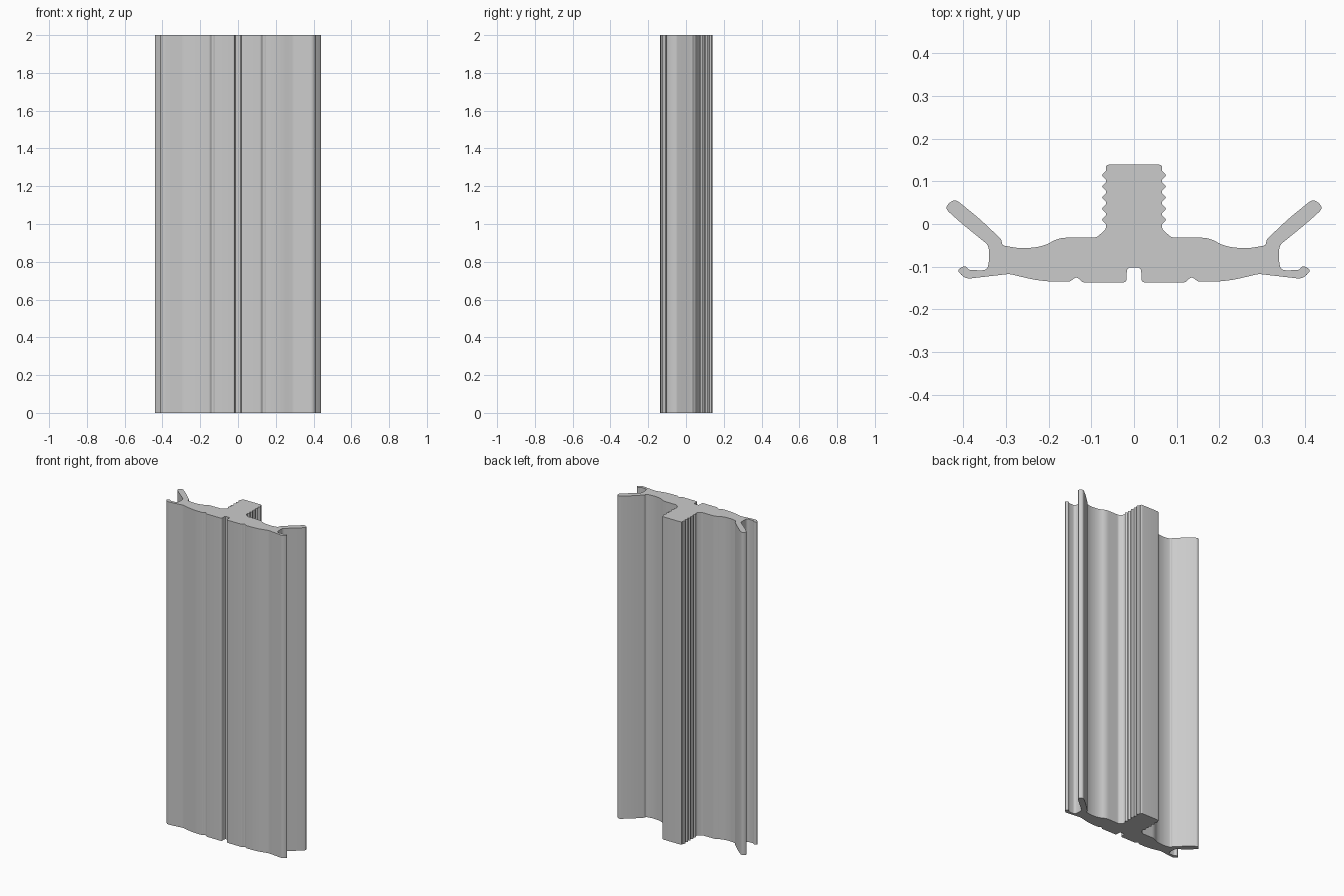
import bpy
import bmesh
from mathutils import Vector

HEIGHT = 2.0

cube = bpy.data.objects.get("Cube")
if cube:
    bpy.data.objects.remove(cube, do_unlink=True)

grey = bpy.data.materials.new("plain grey")
grey.use_nodes = True
colour = (0.6, 0.6, 0.6, 1)
grey.diffuse_color = colour
grey.node_tree.nodes["Principled BSDF"].inputs["Base Color"].default_value = colour


def rounded(corners, steps=4):
    """Replace each (x, y, radius) corner by a short curve between its edges."""
    outline = [Vector(corners[0][:2])]
    for before, here, after in zip(corners, corners[1:], corners[2:]):
        a, p, b = (Vector(c[:2]) for c in (before, here, after))
        reach = here[2]
        if not reach:
            outline.append(p)
            continue
        start = p + (a - p).normalized() * min(reach, (a - p).length * 0.49)
        end = p + (b - p).normalized() * min(reach, (b - p).length * 0.49)
        for i in range(steps + 1):
            t = i / steps
            outline.append(start * (1 - t) ** 2 + p * 2 * t * (1 - t) + end * t * t)
    outline.append(Vector(corners[-1][:2]))
    return outline


# Stem with a row of gripping teeth
stem = [(0, 0.14, 0), (0.066, 0.14, 0.014)]
for i in range(5):
    y = 0.114 - i * 0.026
    stem += [(0.066, y + 0.01, 0), (0.076, y, 0.004), (0.066, y - 0.01, 0)]

# Back of the flange, dipping towards the sealing lip
back = [(0.066, -0.012, 0.005), (0.088, -0.032, 0.008), (0.177, -0.032, 0.02),
        (0.212, -0.053, 0.03), (0.265, -0.058, 0.03), (0.309, -0.05, 0.006)]

# Long slanting lip with a round tip
lip = [(0.311, -0.036, 0.006), (0.364, 0.014, 0.02), (0.421, 0.06, 0.014),
       (0.445, 0.038, 0.014), (0.405, 0.002, 0.02), (0.341, -0.05, 0.01)]

# Short hooked lip at the front edge
hook = [(0.339, -0.076, 0.01), (0.343, -0.109, 0.014), (0.387, -0.108, 0.006),
        (0.396, -0.097, 0.008), (0.415, -0.108, 0.008), (0.396, -0.129, 0.014),
        (0.292, -0.117, 0.008)]

# Front face with a shallow groove and half of the central slot
front = [(0.234, -0.131, 0.02), (0.195, -0.135, 0.01), (0.15, -0.135, 0.004),
         (0.135, -0.123, 0.008), (0.12, -0.137, 0.004), (0.017, -0.137, 0.01),
         (0.017, -0.102, 0.012), (0, -0.102, 0)]

half = rounded(stem + back + lip + hook + front)
mirrored = [Vector((-p.x, p.y)) for p in reversed(half[1:-1])]

# Extrude the closed section to full height
bm = bmesh.new()
section = bm.faces.new([bm.verts.new((p.x, p.y, 0)) for p in half + mirrored])
swept = bmesh.ops.extrude_face_region(bm, geom=[section], use_keep_orig=True)
top = [v for v in swept["geom"] if isinstance(v, bmesh.types.BMVert)]
bmesh.ops.translate(bm, verts=top, vec=(0, 0, HEIGHT))
bmesh.ops.recalc_face_normals(bm, faces=bm.faces)
caps = [f for f in bm.faces if len(f.verts) > 4]
bmesh.ops.triangulate(bm, faces=caps)

mesh = bpy.data.meshes.new("seal_strip")
bm.to_mesh(mesh)
bm.free()
mesh.materials.append(grey)
strip = bpy.data.objects.new("seal_strip", mesh)
bpy.context.collection.objects.link(strip)
bpy.context.view_layer.objects.active = strip
strip.select_set(True)
bpy.ops.object.shade_smooth_by_angle(angle=0.5)
